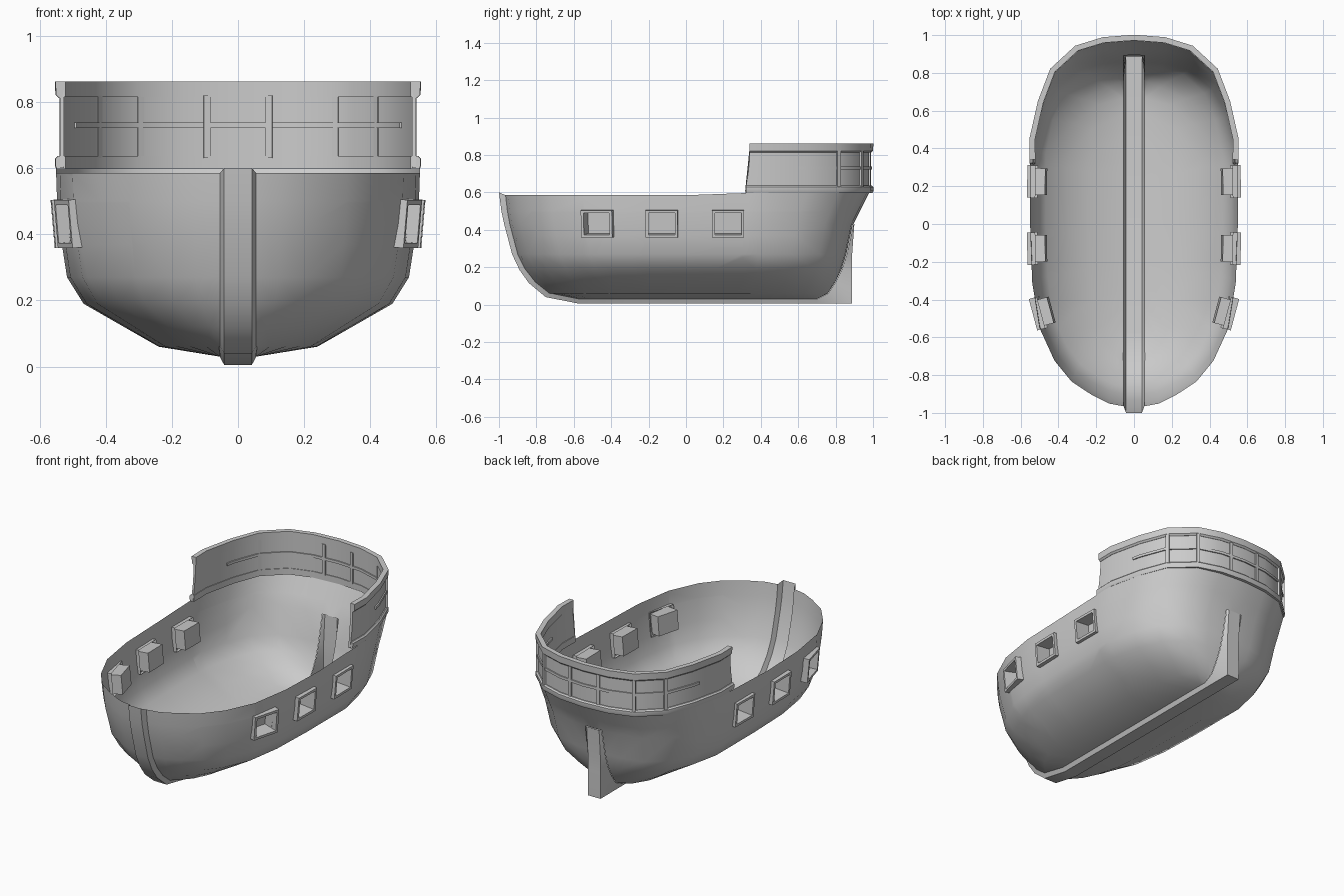
import bpy, bmesh, math
from mathutils import Matrix, Vector

if "Cube" in bpy.data.objects:
    bpy.data.objects.remove(bpy.data.objects["Cube"])

# hull waterlines: height, half width, bow length, stern length
LEVELS = [(0.60, .55, .965, .985), (0.50, .547, .955, .93), (0.43, .542, .942, .895),
          (0.27, .517, .90, .86), (0.19, .467, .86, .835), (0.12, .345, .805, .80),
          (0.06, .24, .73, .76), (0.03, .055, .58, .70)]
# normalised half plan, bow to stern
PLAN = [(.10, -1), (.24, -.985), (.40, -.94), (.60, -.865), (.765, -.75), (.91, -.57),
        (.98, -.32), (1, 0), (1, .35), (1, .45), (.92, .66), (.80, .83), (.56, .95),
        (.30, .988), (.10, .997), (0, 1)]
KEEL_W = 0.055


def finish(name, bm, mirror=False, angle=32):
    bmesh.ops.remove_doubles(bm, verts=bm.verts, dist=1e-5)
    bmesh.ops.recalc_face_normals(bm, faces=bm.faces)
    me = bpy.data.meshes.new(name)
    bm.to_mesh(me)
    bm.free()
    ob = bpy.data.objects.new(name, me)
    bpy.context.collection.objects.link(ob)
    bpy.ops.object.select_all(action='DESELECT')
    ob.select_set(True)
    bpy.context.view_layer.objects.active = ob
    bpy.ops.object.shade_smooth_by_angle(angle=math.radians(angle))
    if mirror:
        ob.modifiers.new("mirror", 'MIRROR')
    return ob


def skin(bm, rows, closed=False, skip=lambda i, j: False):
    vs = [[bm.verts.new(p) for p in r] for r in rows]
    n = len(vs[0])
    for i in range(len(vs) - 1):
        for j in range(n if closed else n - 1):
            if not skip(i, j):
                k = (j + 1) % n
                bm.faces.new((vs[i][j], vs[i][k], vs[i + 1][k], vs[i + 1][j]))
    return vs


# gun ports: centre and yaw
PORTS = [((.515, -.475, .432), -15), ((.545, -.13, .432), -1), ((.545, .225, .432), 1)]

# hull shell, one half mirrored, with port openings
rows = []
for i, (z, w, yb, ys) in enumerate(LEVELS):
    row = []
    for j, (fx, fy) in enumerate(PLAN):
        y = fy * (yb if fy < 0 else ys)
        x = 0 if fx == 0 else max(KEEL_W, w * fx)
        if fx == .10:
            x = KEEL_W
        zz = z if i else .585 + .025 * min(1, max(0, (y - .1) / .5))
        row.append((x, y, zz))
    rows.append(row)
bm = bmesh.new()
last = len(PLAN) - 2
skin(bm, rows, skip=lambda i, j: j == last and i >= 2)
HY, HZ = .074, .063
for (cx, cy, cz), yaw in PORTS:
    for co, no in (((0, cy - HY, 0), (0, 1, 0)), ((0, cy + HY, 0), (0, 1, 0)),
                   ((0, 0, cz - HZ), (0, 0, 1)), ((0, 0, cz + HZ), (0, 0, 1))):
        near = [f for f in bm.faces if abs(f.calc_center_median().y - cy) < .4
                and f.calc_center_median().x > .3]
        geom = set(near) | {e for f in near for e in f.edges} | {v for f in near for v in f.verts}
        bmesh.ops.bisect_plane(bm, geom=list(geom), plane_co=co, plane_no=no, dist=1e-5)
    hole = [f for f in bm.faces if abs(f.calc_center_median().y - cy) < HY
            and abs(f.calc_center_median().z - cz) < HZ and f.calc_center_median().x > .3]
    bmesh.ops.delete(bm, geom=hole, context='FACES')
finish("hull", bm, mirror=True)

# hollow keel with stern fin: inner edge follows hull, outer edge is the ridge
inner = [(-l[2], l[0] if k else .585) for k, l in enumerate(LEVELS)]
inner += [(l[3], l[0]) for l in reversed(LEVELS[2:])]
outer = [(-1, .60), (-.987, .50), (-.972, .43), (-.93, .27), (-.89, .185), (-.84, .115),
         (-.75, .04), (-.57, .005), (.70, .005), (.887, .005), (.888, .08), (.887, .17),
         (.887, .25), (.90, .43)]
bm = bmesh.new()
skin(bm, [[(-KEEL_W, a[0], a[1]), (-.042, b[0], b[1]), (.042, b[0], b[1]), (KEEL_W, a[0], a[1])]
          for a, b in zip(inner, outer)])
finish("keel", bm, angle=40)

# gun port frames with recessed boxes
for n, (c, yaw) in enumerate(PORTS):
    bm = bmesh.new()
    rings = []
    for x, hy, hz in ((-.03, .086, .073), (.014, .086, .073), (.014, .071, .058), (-.08, .071, .058)):
        rings.append([(x, -hy, -hz), (x, hy, -hz), (x, hy, hz), (x, -hy, hz)])
    vs = skin(bm, rings, closed=True)
    bm.faces.new(vs[-1])
    m = (Matrix.Translation(c) @ Matrix.Rotation(math.radians(yaw), 4, 'Z')
         @ Matrix.Rotation(math.radians(5), 4, 'Y'))
    bm.transform(m)
    finish("gun_port_%d" % (n + 1), bm, mirror=True)

# stern bulwark path (right half, then reflected)
HALF = [(.548, .32), (.55, .45), (.505, .65), (.44, .82), (.31, .94), (.165, .985), (0, .998)]


def full(half):
    return half + [(-x, y) for x, y in reversed(half[:-1])]


def offset(path, d):
    out = []
    for i, p in enumerate(path):
        a = Vector(path[max(i - 1, 0)])
        b = Vector(path[min(i + 1, len(path) - 1)])
        t = (b - a).normalized()
        out.append(Vector(p) + Vector((t.y, -t.x)) * d)
    return out


def band(name, half, section):
    # section: outward offset, height, shift of the free ends along y
    path = full(half)
    lines = [[(p.x, p.y + (s if i in (0, len(path) - 1) else 0), z)
              for i, p in enumerate(offset(path, d))] for d, z, s in section]
    bm = bmesh.new()
    vs = skin(bm, [list(r) for r in zip(*lines)], closed=True)
    bm.faces.new(vs[0])
    bm.faces.new(vs[-1])
    return finish(name, bm)


prof = [(.60, -.005), (.64, .002), (.70, .012), (.77, .019), (.85, .021)]
band("stern_wall", HALF, [(-.010, z, s) for z, s in prof] + [(-.022, z, s) for z, s in reversed(prof)])
band("lower_rail", HALF, [(0, .598, 0), (.004, .608, 0), (.004, .628, .002), (-.004, .636, .002),
                          (-.026, .636, .002), (-.026, .598, 0)])
band("top_rail", HALF, [(-.008, .812, .02), (.002, .822, .02), (.004, .862, .02),
                        (-.026, .862, .02), (-.026, .815, .02)])
band("middle_rail", [(.516, .60)] + HALF[2:], [(-.003, .722, 0), (-.003, .738, 0),
                                               (-.029, .738, 0), (-.029, .722, 0)])

# bulwark posts
for n, (x, y, yaw, w) in enumerate([(.095, .974, -6, .02), (.30, .931, -30, .02), (.428, .813, -58, .022)]):
    bm = bmesh.new()
    bmesh.ops.create_cube(bm, size=1, matrix=Matrix.Translation((x, y, .725))
                          @ Matrix.Rotation(math.radians(yaw), 4, 'Z')
                          @ Matrix.Diagonal((w, .028, .19, 1)))
    finish("bulwark_post_%d" % (n + 1), bm, mirror=True)
